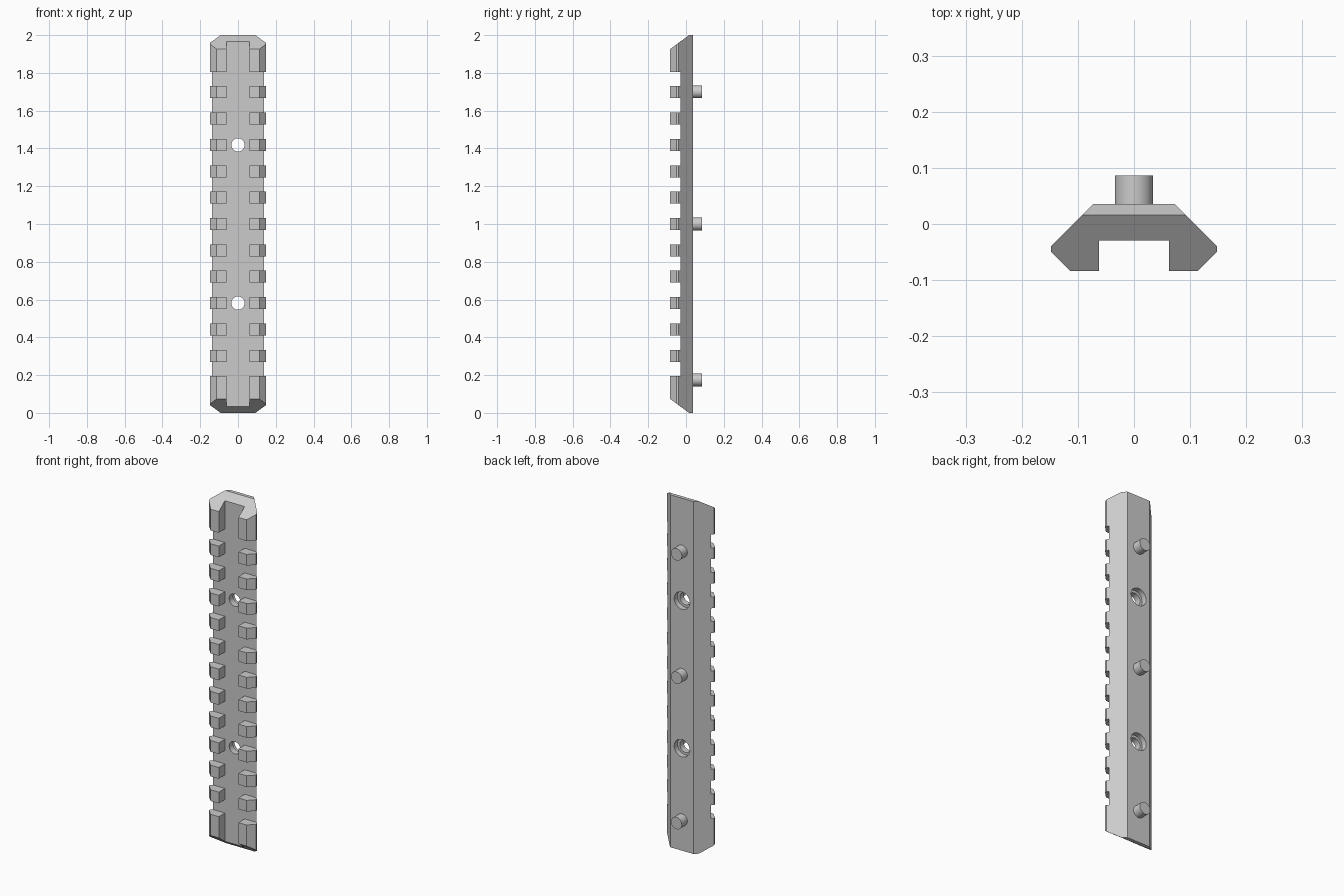
import bpy, bmesh
from math import radians
from mathutils import Matrix, Vector

if "Cube" in bpy.data.objects:
    bpy.data.objects.remove(bpy.data.objects["Cube"])

FRONT, FLOOR, STEP, BACK = -0.084, -0.029, 0.016, 0.036
PITCH, GAP = 0.1396, 0.076


def new_object(name, bm):
    bmesh.ops.recalc_face_normals(bm, faces=bm.faces)
    mesh = bpy.data.meshes.new(name)
    bm.to_mesh(mesh)
    bm.free()
    ob = bpy.data.objects.new(name, mesh)
    bpy.context.collection.objects.link(ob)
    return ob


def add_box(bm, lo, hi):
    lo, hi = Vector(lo), Vector(hi)
    bmesh.ops.create_cube(bm, size=1, matrix=Matrix.Translation((lo + hi) / 2)
                          @ Matrix.Diagonal((*(hi - lo), 1)))


def add_cylinder(bm, r, y0, y1, z):
    m = Matrix.Translation((0, (y0 + y1) / 2, z)) @ Matrix.Rotation(radians(90), 4, 'X')
    bmesh.ops.create_cone(bm, cap_ends=True, segments=40, radius1=r, radius2=r,
                          depth=y1 - y0, matrix=m)


def activate(ob):
    bpy.ops.object.select_all(action='DESELECT')
    ob.select_set(True)
    bpy.context.view_layer.objects.active = ob


def cut(ob, bm, name):
    cutter = new_object(name, bm)
    cutter.hide_render = True
    mod = ob.modifiers.new(name, 'BOOLEAN')
    mod.operation, mod.solver, mod.object = 'DIFFERENCE', 'EXACT', cutter
    activate(ob)
    bpy.ops.object.modifier_apply(modifier=mod.name)
    bpy.data.objects.remove(cutter, do_unlink=True)


# Rail body: channel profile extruded in z, with the ends sloped towards the front
half = [(0.0725, BACK), (0.0925, STEP), (0.148, -0.0395), (0.148, -0.049),
        (0.113, FRONT), (0.062, FRONT), (0.062, FLOOR)]
profile = half + [(-x, y) for x, y in reversed(half)]
n = len(profile)
bm = bmesh.new()
rings = []
for top in (False, True):
    ring = []
    for x, y in profile:
        inset = max(0, STEP - y) * 0.74
        ring.append(bm.verts.new((x, y, 2 - inset if top else inset)))
    rings.append(ring)
    bm.faces.new([ring[0], ring[1], ring[n - 2], ring[n - 1]])   # flat end strip
    bm.faces.new(ring[1:n - 1])                                  # sloped end
for i in range(n):
    j = (i + 1) % n
    bm.faces.new([rings[0][i], rings[0][j], rings[1][j], rings[1][i]])
rail = new_object("rail", bm)

# Cross slots that leave the rows of teeth
bm = bmesh.new()
for k in range(12):
    z = 1 + (k - 5.5) * PITCH
    add_box(bm, (-0.3, -0.3, z - GAP / 2), (0.3, FLOOR, z + GAP / 2))
cut(rail, bm, "slot_cutter")

# Screw holes with counterbores from the back
for r, y0, name in ((0.035, -0.2, "hole_cutter"), (0.049, 0.006, "counterbore_cutter")):
    bm = bmesh.new()
    for s in (-3, 3):
        add_cylinder(bm, r, y0, 0.2, 1 + s * PITCH)
    cut(rail, bm, name)
activate(rail)
bpy.ops.object.shade_smooth_by_angle(angle=radians(30))

# Locating pins on the back
for name, z in (("pin_bottom", 0.175), ("pin_middle", 1.0), ("pin_top", 1.7)):
    bm = bmesh.new()
    add_cylinder(bm, 0.034, 0.03, 0.086, z)
    activate(new_object(name, bm))
    bpy.ops.object.shade_smooth_by_angle(angle=radians(30))
